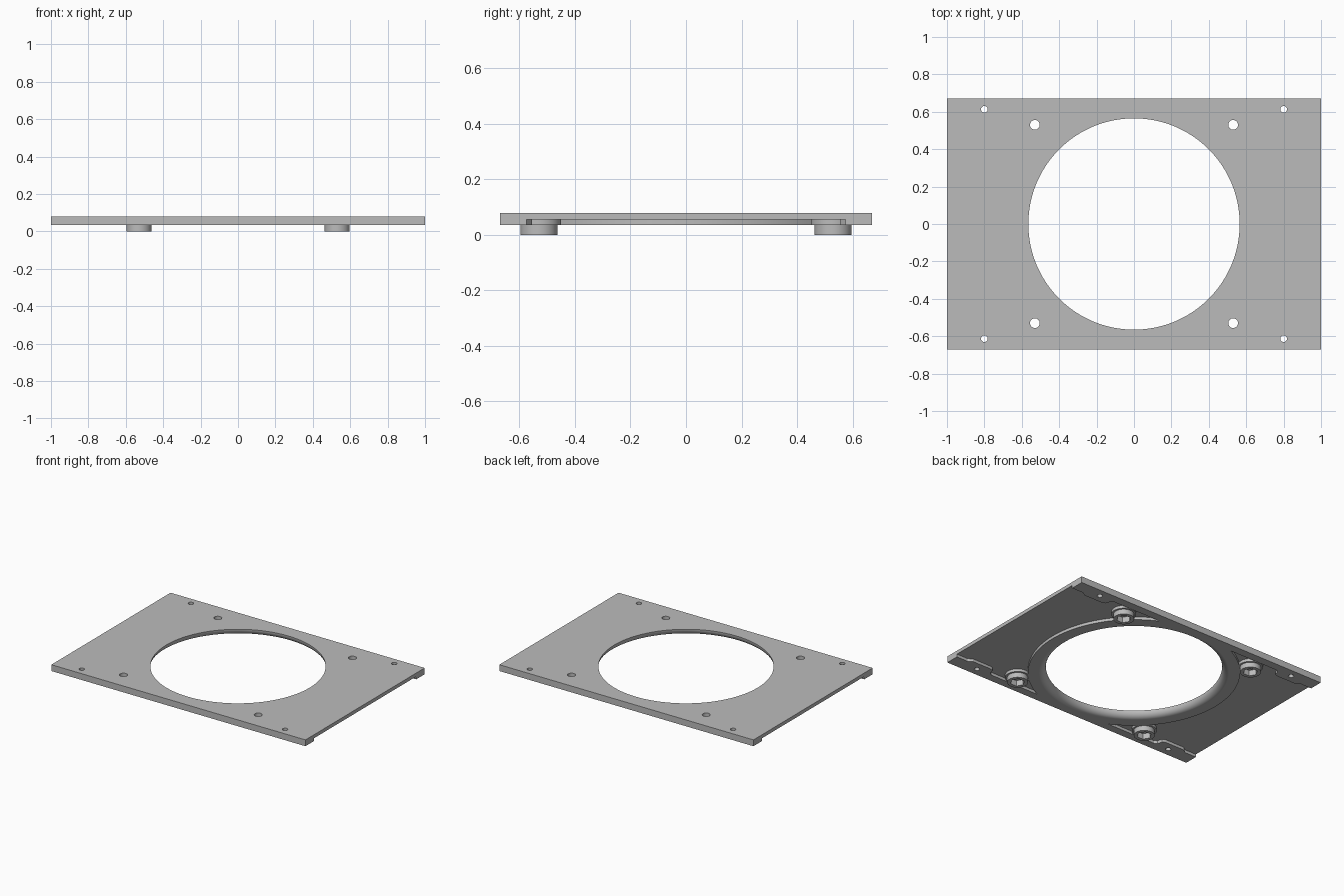
import bpy, bmesh, math

if "Cube" in bpy.data.objects:
    bpy.data.objects.remove(bpy.data.objects["Cube"], do_unlink=True)

TOP, DECK, UNDER = 0.08, 0.055, 0.035
HALF_Y = 0.67

grey = bpy.data.materials.new("light grey")
grey.use_nodes = True
colour = (0.5, 0.5, 0.5, 1)
grey.diffuse_color = colour
for node in grey.node_tree.nodes:
    if node.type == 'BSDF_PRINCIPLED':
        node.inputs["Base Color"].default_value = colour


def make(name, bm):
    bmesh.ops.recalc_face_normals(bm, faces=bm.faces)
    mesh = bpy.data.meshes.new(name)
    bm.to_mesh(mesh)
    bm.free()
    obj = bpy.data.objects.new(name, mesh)
    bpy.context.collection.objects.link(obj)
    mesh.materials.append(grey)
    return obj


def prism(name, outline, z0, z1):
    """Extrude a flat outline from z0 up to z1."""
    bm = bmesh.new()
    face = bm.faces.new([bm.verts.new((x, y, z0)) for x, y in outline])
    result = bmesh.ops.extrude_face_region(bm, geom=[face])
    verts = [v for v in result["geom"] if isinstance(v, bmesh.types.BMVert)]
    bmesh.ops.translate(bm, verts=verts, vec=(0, 0, z1 - z0))
    return make(name, bm)


def disc(name, x, y, r, z0, z1, sides=32):
    turn = 2 * math.pi / sides
    ring = [(x + r * math.cos(i * turn), y + r * math.sin(i * turn)) for i in range(sides)]
    return prism(name, ring, z0, z1)


def slab(name, hx, hy, z0, z1):
    return prism(name, [(-hx, -hy), (hx, -hy), (hx, hy), (-hx, hy)], z0, z1)


def lathe(name, profile, steps=128):
    bm = bmesh.new()
    verts = [bm.verts.new((r, 0, z)) for r, z in profile]
    edges = [bm.edges.new(pair) for pair in zip(verts, verts[1:])]
    bmesh.ops.spin(bm, geom=verts + edges, cent=(0, 0, 0), axis=(0, 0, 1),
                   angle=2 * math.pi, steps=steps)
    bmesh.ops.remove_doubles(bm, verts=bm.verts, dist=0.00001)
    return make(name, bm)


def combine(target, other, operation):
    mod = target.modifiers.new("combine", 'BOOLEAN')
    mod.operation, mod.solver, mod.object = operation, 'EXACT', other
    with bpy.context.temp_override(object=target, active_object=target):
        bpy.ops.object.modifier_apply(modifier=mod.name)
    bpy.data.objects.remove(other, do_unlink=True)


# Flat deck
plate = slab("mounting_plate", 1, HALF_Y, DECK, TOP)

# Raised ring under the opening, trimmed to the plate depth
ring = disc("opening_ring", 0, 0, 0.68, UNDER, DECK + 0.01, 128)
combine(ring, slab("trim", 1, HALF_Y, 0, TOP), 'INTERSECT')
combine(plate, ring, 'UNION')

# Edge rails, widened around the corner holes
half_rail = [(1, 0.575), (0.91, 0.575), (0.88, 0.555), (0.73, 0.555),
             (0.71, 0.565), (0.7, 0.6), (0.68, 0.612)]
inner = half_rail + [(-x, y) for x, y in reversed(half_rail)]
for side in (-1, 1):
    outline = [(x, y * side) for x, y in inner + [(-1, HALF_Y), (1, HALF_Y)]]
    combine(plate, prism("edge_rail", outline, UNDER, DECK + 0.01), 'UNION')

corners = [(sx, sy) for sx in (-1, 1) for sy in (-1, 1)]

# Stepped feet
for sx, sy in corners:
    x, y = 0.53 * sx, 0.53 * sy
    combine(plate, disc("foot_collar", x, y, 0.08, UNDER, DECK + 0.01), 'UNION')
    combine(plate, disc("foot", x, y, 0.067, 0, DECK + 0.015, 48), 'UNION')

# Round opening, flared towards the underside
flare = TOP - UNDER
arc = [math.radians(9 * i) for i in range(11)]
profile = [(0, 0.12), (0.565, 0.12)]
profile += [(0.565 + flare * (1 - math.cos(t)), TOP - flare * math.sin(t)) for t in arc]
profile += [(0.565 + flare, -0.02), (0, -0.02)]
combine(plate, lathe("opening_cutter", profile), 'DIFFERENCE')

# Bolt holes, hexagonal nut pockets and corner screw holes
for sx, sy in corners:
    x, y = 0.53 * sx, 0.53 * sy
    combine(plate, disc("bolt_cutter", x, y, 0.026, -0.02, 0.12, 24), 'DIFFERENCE')
    combine(plate, disc("nut_cutter", x, y, 0.047, -0.02, 0.04, 6), 'DIFFERENCE')
    combine(plate, disc("screw_cutter", 0.8 * sx, 0.613 * sy, 0.018, -0.02, 0.12, 24),
            'DIFFERENCE')

# Smooth round walls, crisp edges
bpy.ops.object.select_all(action='DESELECT')
plate.select_set(True)
bpy.context.view_layer.objects.active = plate
bpy.ops.object.shade_smooth_by_angle(angle=math.radians(30))
normals = plate.modifiers.new("even_normals", 'WEIGHTED_NORMAL')
normals.keep_sharp = True
